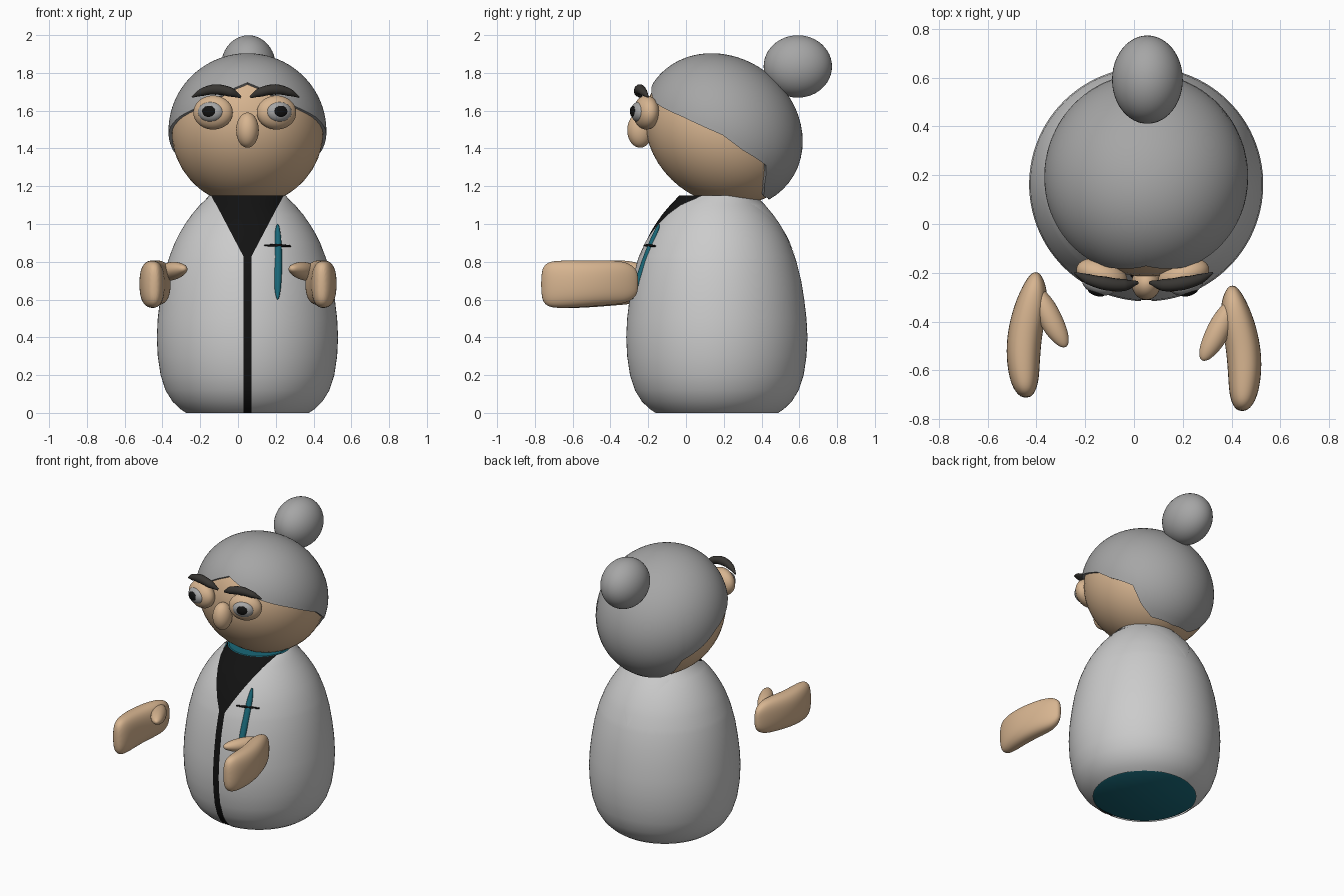
import bpy, bmesh
from math import sin, cos, pi, radians, asin, sqrt, copysign
from mathutils import Vector, Matrix

if "Cube" in bpy.data.objects:
    bpy.data.objects.remove(bpy.data.objects["Cube"])


def material(name, rgb):
    m = bpy.data.materials.new(name)
    m.diffuse_color = (*rgb, 1)
    m.use_nodes = True
    m.node_tree.nodes["Principled BSDF"].inputs["Base Color"].default_value = m.diffuse_color
    return m


SKIN = material("skin", (0.68, 0.46, 0.28))
HAIR = material("hair_grey", (0.38, 0.38, 0.38))
BLACK = material("black", (0.006, 0.006, 0.006))
BROW = material("brow_dark", (0.04, 0.037, 0.033))
TEAL = material("teal", (0.01, 0.14, 0.19))


def lerp(table, v):
    for (a, fa), (b, fb) in zip(table, table[1:]):
        if v <= b:
            return fa + (fb - fa) * max(0, (v - a) / (b - a))
    return table[-1][1]


def grid(name, rows, mat=None, closed=False, caps=False, subsurf=0, angle=40):
    """Skin a list of equal-length point rows."""
    bm = bmesh.new()
    vs = [[bm.verts.new(p) for p in r] for r in rows]
    n = len(rows[0])
    for a, b in zip(vs, vs[1:]):
        for i in range(n if closed else n - 1):
            j = (i + 1) % n
            bm.faces.new((a[i], a[j], b[j], b[i]))
    if caps:
        bm.faces.new(vs[0])
        bm.faces.new(vs[-1])
    bmesh.ops.remove_doubles(bm, verts=bm.verts, dist=1e-5)
    bmesh.ops.recalc_face_normals(bm, faces=bm.faces)
    me = bpy.data.meshes.new(name)
    bm.to_mesh(me)
    bm.free()
    ob = bpy.data.objects.new(name, me)
    bpy.context.collection.objects.link(ob)
    return finish(ob, mat, subsurf, angle)


def finish(ob, mat, subsurf=0, angle=40):
    if mat:
        ob.data.materials.append(mat)
    bpy.ops.object.select_all(action='DESELECT')
    bpy.context.view_layer.objects.active = ob
    ob.select_set(True)
    bpy.ops.object.shade_smooth_by_angle(angle=radians(angle))
    if subsurf:
        s = ob.modifiers.new("smooth", 'SUBSURF')
        s.levels = s.render_levels = subsurf
    return ob


def ball(name, loc, size, mat=None, rot=(0, 0, 0)):
    bpy.ops.mesh.primitive_uv_sphere_add(segments=48, ring_count=24, location=loc,
                                         rotation=[radians(a) for a in rot])
    ob = bpy.context.object
    ob.name = name
    ob.scale = size
    return finish(ob, mat)


def stroke(name, pts, depth, mat):
    """Tapered tube through (x, y, z, radius) points."""
    cu = bpy.data.curves.new(name, 'CURVE')
    cu.dimensions = '3D'
    cu.bevel_depth = depth
    cu.bevel_resolution = 4
    cu.use_fill_caps = True
    sp = cu.splines.new('BEZIER')
    sp.bezier_points.add(len(pts) - 1)
    for bp, p in zip(sp.bezier_points, pts):
        bp.co = p[:3]
        bp.radius = p[3]
        bp.handle_left_type = bp.handle_right_type = 'AUTO'
    cu.materials.append(mat)
    ob = bpy.data.objects.new(name, cu)
    bpy.context.collection.objects.link(ob)
    return ob


# Body: patches of one turned profile
PROFILE = [(0, .325), (.02, .355), (.06, .397), (.12, .434), (.2, .46), (.3, .475),
           (.4, .48), (.5, .475), (.6, .463), (.7, .447), (.8, .422), (.83, .412),
           (.9, .385), (.95, .36), (1.0, .33), (1.05, .295), (1.1, .253), (1.15, .205)]
CX, CY = .05, .163


def patch(name, off, centre, half, mat=None, z0=0, closed=False, caps=False):
    rows = []
    for z, r in PROFILE:
        if z < z0:
            continue
        h = half(z, r)
        rows.append([(CX + (r + off) * sin(centre - h + 2 * h * i / 96),
                      CY - (r + off) * cos(centre - h + 2 * h * i / 96), z)
                     for i in range(96 if closed else 97)])
    return grid(name, rows, mat, closed, caps)


def opening(z, r, extra=0):
    w = lerp([(0, .022), (.83, .022), (1.15, .19)], z) + extra
    return asin(min(w / r, .99))


patch("coat", 0, pi, lambda z, r: pi - opening(z, r))
patch("coat_lining", -.006, 0, lambda z, r: opening(z, r, .02), BLACK)
patch("inner_body", -.015, 0, lambda z, r: pi, TEAL, closed=True, caps=True)
patch("back_collar", .003, pi,
      lambda z, r: asin(min(.99, lerp([(.83, .001), (1.15, .19)], z) / r)), z0=.83)

# Head and hair share a tilted ellipsoid
HEAD = Vector((.05, .193, 1.493))
ball("head", HEAD, (.402, .43, .372), SKIN, (-38, 0, 0))
HAIRLINE = [(0, 55), (12, 60), (30, 70), (60, 80), (90, 93), (105, 104),
            (126, 115), (133, 132), (145, 143), (180, 146)]
TILT = Matrix.Rotation(radians(38), 3, 'X')


def hair_point(az, th, k=1):
    d = Vector((sin(th) * sin(az), -sin(th) * cos(az), cos(th)))
    q = TILT @ d
    return HEAD + d * k / sqrt((q.x / .418) ** 2 + (q.y / .446) ** 2 + (q.z / .388) ** 2)


hair_rows = []
for t, k in [(i / 24, 1) for i in range(25)] + [(1, .92)]:
    hair_rows.append([hair_point(radians(a), radians(lerp(HAIRLINE, abs(a))) * t, k)
                      for a in range(-180, 180, 3)])
grid("hair", hair_rows, HAIR, closed=True, angle=50)
ball("hair_bun", (.055, .592, 1.834), (.145, .181, .165), HAIR)

# Face
ball("nose", (.05, -.243, 1.497), (.06, .068, .093), SKIN)
for side, s in (("left", -1), ("right", 1)):
    x, turn = .036 + s * .168, s * 18
    out = Vector((sin(radians(turn)), -cos(radians(turn)), .08))
    c = Vector((x, -.21, 1.59))
    ball(side + "_eyelid", c, (.108, .065, .09), SKIN, (0, 0, turn))
    ball(side + "_eyeball", c + out * .04, (.07, .042, .054), HAIR, (0, 0, turn))
    ball(side + "_pupil", c + out * .072, (.037, .016, .03), BLACK, (0, 0, turn))
    stroke(side + "_eyebrow",
           [(.04 + s * dx, y, z, r) for dx, y, z, r in
            ((.025, -.24, 1.672, .25), (.08, -.25, 1.698, .9), (.16, -.243, 1.712, 1),
             (.23, -.225, 1.698, .75), (.283, -.2, 1.672, .15))], .028, BROW)


# Hands: lofted palm and thumb, sections of (x, y, z, half width, half height)
def loft(name, sections, s, dy, power):
    rows = []
    for x, y, z, w, h in sections:
        ring = []
        for i in range(16):
            c, d = cos(2 * pi * i / 16), sin(2 * pi * i / 16)
            ring.append((s * (x + w * copysign(abs(c) ** power, c)), y + dy,
                         z + h * copysign(abs(d) ** power, d)))
        rows.append(ring)
    return grid(name, rows, SKIN, closed=True, caps=True, subsurf=2, angle=180)


PALM = [(.403, -.252, .69, .012, .05), (.405, -.275, .69, .032, .085),
        (.41, -.32, .69, .054, .113), (.425, -.4, .69, .072, .121),
        (.448, -.5, .685, .073, .124), (.455, -.6, .682, .071, .128),
        (.45, -.69, .68, .062, .128), (.446, -.74, .68, .045, .118),
        (.443, -.768, .68, .018, .075)]
THUMB = [(.40, -.31, .74, .02, .03), (.375, -.37, .745, .05, .05),
         (.345, -.44, .752, .055, .05), (.318, -.5, .758, .05, .04),
         (.298, -.54, .762, .033, .025), (.288, -.562, .764, .012, .01)]
for side, s, dy in (("left", -1, .055), ("right", 1, 0)):
    loft(side + "_hand", PALM, s, dy, .8)
    loft(side + "_thumb", THUMB, s, dy, 1)

# Pocket slit and pen
ball("pen", (.21, -.215, .8), (.023, .02, .213), TEAL, (-20, 0, 0))
stroke("pocket_slit", [(.14, -.22, .887, .5), (.21, -.198, .887, 1), (.28, -.162, .883, .5)],
       .008, BLACK)
